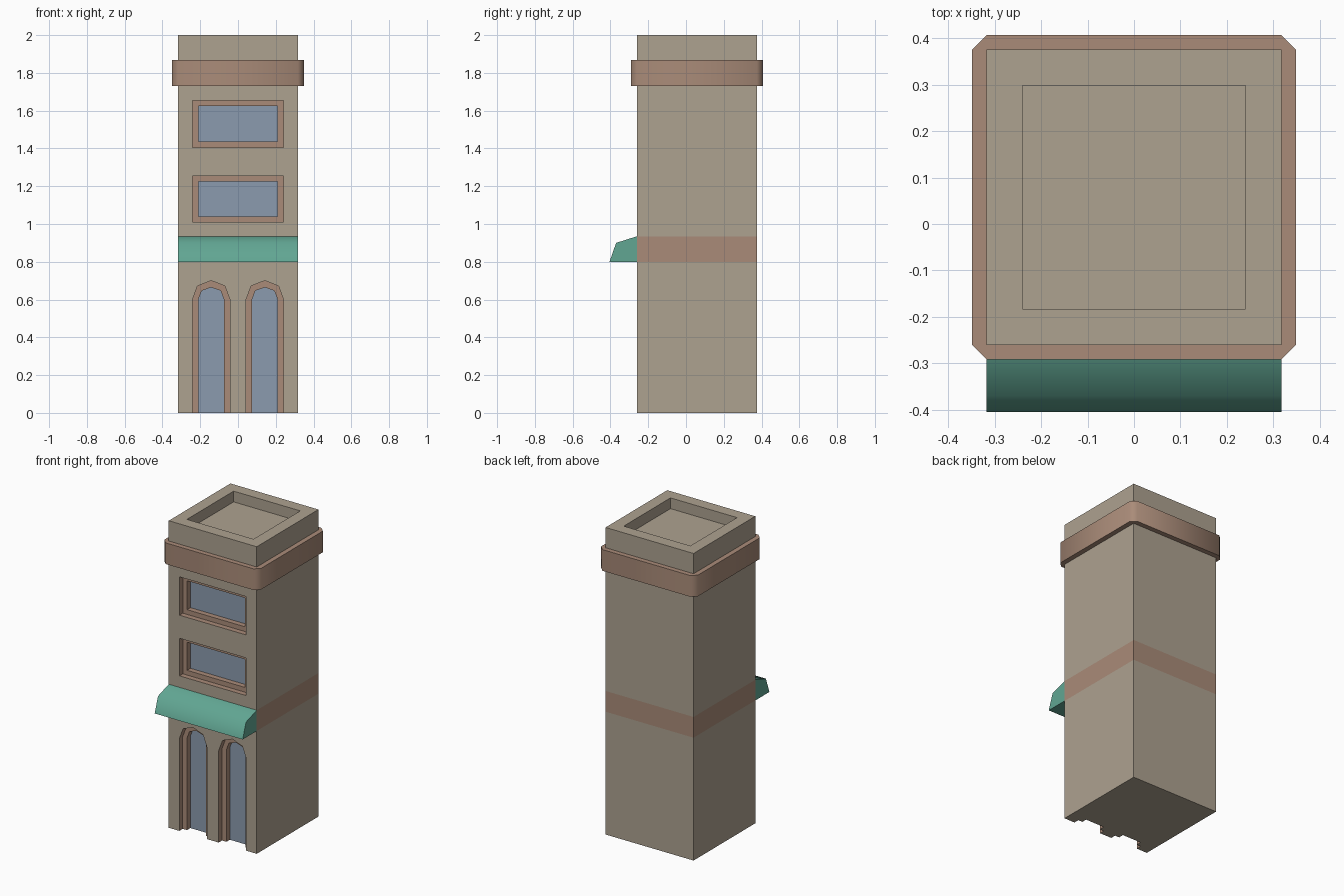
import bpy, bmesh, math

if "Cube" in bpy.data.objects:
    bpy.data.objects.remove(bpy.data.objects["Cube"])

X, YF, YB, H = 0.317, -0.26, 0.375, 2.0   # tower half width, front, back, height
OUT = 0.032                                # cornice overhang


def material(name, rgb):
    m = bpy.data.materials.new(name)
    m.diffuse_color = (*rgb, 1)
    m.use_nodes = True
    m.node_tree.nodes["Principled BSDF"].inputs["Base Color"].default_value = m.diffuse_color
    return m


STONE = material("stone", (0.42, 0.36, 0.28))
TRIM = material("brown_trim", (0.40, 0.26, 0.19))
GLASS = material("glass", (0.26, 0.33, 0.43))
GREEN = material("green_canvas", (0.12, 0.38, 0.29))


def finish(name, bm, mats, smooth=None):
    bmesh.ops.recalc_face_normals(bm, faces=bm.faces)
    me = bpy.data.meshes.new(name)
    bm.to_mesh(me)
    bm.free()
    for m in mats:
        me.materials.append(m)
    ob = bpy.data.objects.new(name, me)
    bpy.context.collection.objects.link(ob)
    if smooth:
        bpy.ops.object.select_all(action='DESELECT')
        ob.select_set(True)
        bpy.context.view_layer.objects.active = ob
        bpy.ops.object.shade_smooth_by_angle(angle=math.radians(smooth))
    return ob


def skin(bm, loops, caps=True):
    """Bridge matching closed loops of points; return the last cap."""
    rings = [[bm.verts.new(p) for p in l] for l in loops]
    for a, b in zip(rings, rings[1:]):
        for i in range(len(a)):
            j = (i + 1) % len(a)
            bm.faces.new((a[i], a[j], b[j], b[i]))
    if caps:
        bm.faces.new(rings[0])
        return bm.faces.new(rings[-1])


def cut(ob, cutter):
    mod = ob.modifiers.new("cut", 'BOOLEAN')
    mod.operation, mod.solver, mod.object = 'DIFFERENCE', 'EXACT', cutter
    mod.material_mode = 'TRANSFER'
    bpy.context.view_layer.objects.active = ob
    bpy.ops.object.modifier_apply(modifier=mod.name)
    bpy.data.objects.remove(cutter)


def rect(x, y0, y1, z):
    return [(-x, y0, z), (x, y0, z), (x, y1, z), (-x, y1, z)]


# Tower walls, with a brown band at awning height
bm = bmesh.new()
skin(bm, [rect(X, YF, YB, z) for z in (0, 0.80, 0.935, 1.335, H)])
for f in bm.faces:
    if 0.8 < f.calc_center_median().z < 0.935 and abs(f.normal.z) < 0.5:
        f.material_index = 1
tower = finish("tower", bm, [STONE, TRIM])

# Sunken roof
bm = bmesh.new()
skin(bm, [rect(0.24, -0.183, 0.298, z) for z in (H - 0.07, H + 0.1)])
cut(tower, finish("roof_cutter", bm, [STONE]))


def window(z0, z1, inset):
    w = 0.24 - inset
    return [(-w, z0 + inset), (w, z0 + inset), (w, z1 - inset), (-w, z1 - inset)]


def door(cx, inset):
    w, top = 0.099 - inset, 0.70 - inset * 1.15
    shoulder = 0.672 - inset * 0.8
    return [(cx - w, -0.1), (cx + w, -0.1), (cx + w, 0.60), (cx + w * 0.73, shoulder),
            (cx, top), (cx - w * 0.73, shoulder), (cx - w, 0.60)]


# Stepped openings: outer trim step, then the deeper glass step
for inset, depth in ((0, 0.035), (0.031, 0.07)):
    bm = bmesh.new()
    shapes = [window(1.01, 1.255, inset), window(1.405, 1.655, inset),
              door(-0.142, inset), door(0.142, inset)]
    for s in shapes:
        back = skin(bm, [[(x, y, z) for x, z in s] for y in (YF - 0.1, YF + depth)])
        back.material_index = 1 if inset else 0
    cut(tower, finish("opening_cutter", bm, [TRIM, GLASS]))

# Cornice: chamfered ring around the top
c = [(-X, YF - OUT), (X, YF - OUT), (X + OUT, YF), (X + OUT, YB),
     (X, YB + OUT), (-X, YB + OUT), (-X - OUT, YB), (-X - OUT, YF)]
inner = [(max(-X, min(X, x)), max(YF, min(YB, y))) for x, y in c]
bm = bmesh.new()
ring = [(inner, 1.73), (c, 1.73), (c, 1.868), (inner, 1.868)]
skin(bm, [[(x, y, z) for x, y in l] for l, z in ring], caps=False)
bmesh.ops.remove_doubles(bm, verts=bm.verts, dist=0.0001)
finish("cornice", bm, [TRIM], smooth=60)

# Awning over the doors
profile = [(YF, 0.935), (-0.37, 0.90), (-0.405, 0.80), (YF, 0.80)]
bm = bmesh.new()
skin(bm, [[(x, y, z) for y, z in profile] for x in (-X, X)])
finish("awning", bm, [GREEN], smooth=60)
